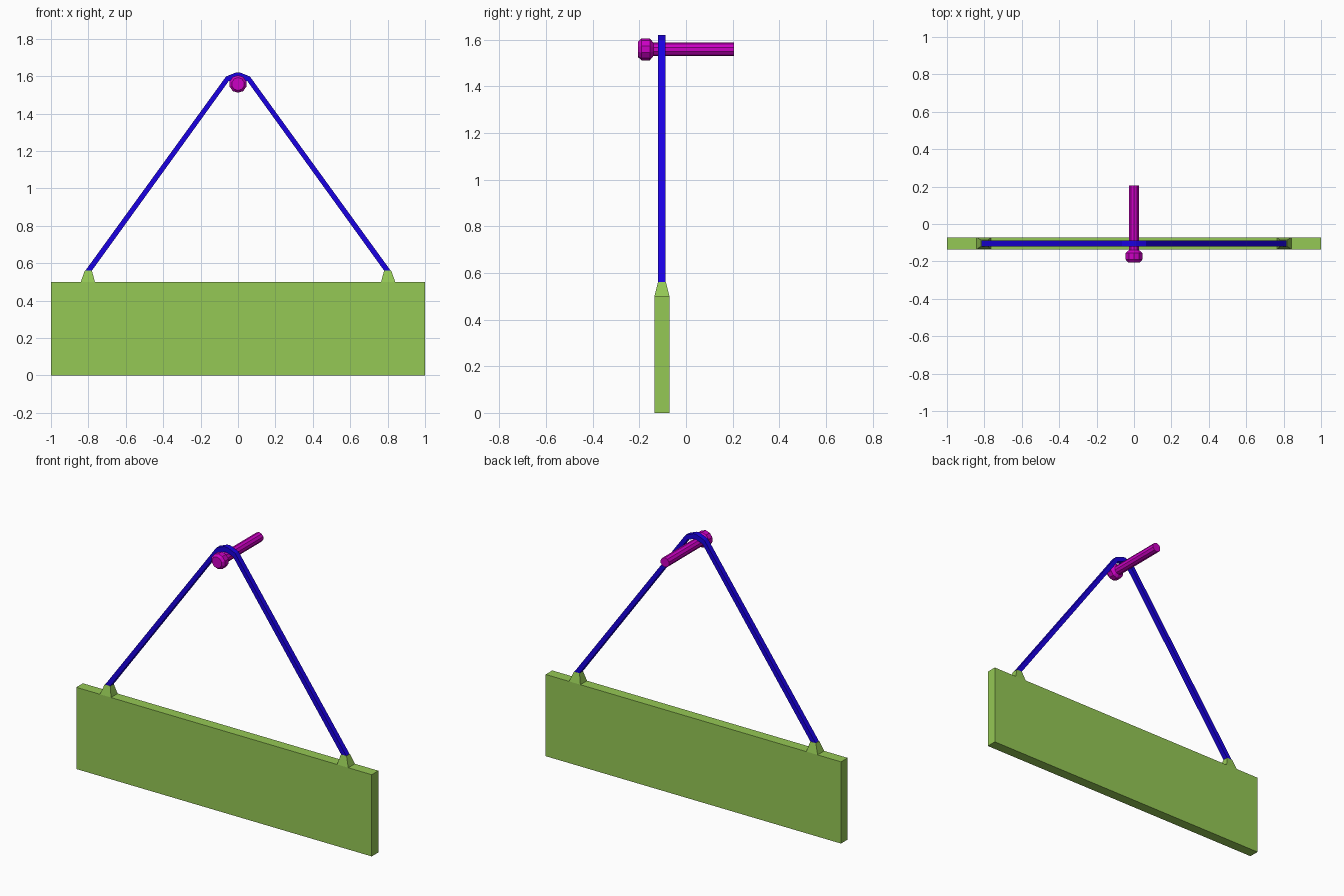
import bpy, bmesh
from math import sin, cos, pi

if "Cube" in bpy.data.objects:
    bpy.data.objects.remove(bpy.data.objects["Cube"])

YC = -0.103  # depth centre of the board and rope


def material(name, rgb):
    m = bpy.data.materials.new(name)
    m.diffuse_color = (*rgb, 1)
    m.use_nodes = True
    m.node_tree.nodes["Principled BSDF"].inputs["Base Color"].default_value = m.diffuse_color
    return m


GREEN = material("green", (0.30, 0.58, 0.09))
BLUE = material("blue", (0.01, 0.0, 0.75))
PURPLE = material("purple", (0.60, 0.0, 0.55))


def loft(name, rings, mat):
    """Bridge a series of equal-sized rings and cap both ends."""
    bm = bmesh.new()
    rows = [[bm.verts.new(p) for p in r] for r in rings]
    n = len(rows[0])
    for a, b in zip(rows, rows[1:]):
        for i in range(n):
            j = (i + 1) % n
            bm.faces.new((a[i], a[j], b[j], b[i]))
    bm.faces.new(rows[0][::-1])
    bm.faces.new(rows[-1])
    bmesh.ops.recalc_face_normals(bm, faces=bm.faces)
    me = bpy.data.meshes.new(name)
    bm.to_mesh(me)
    bm.free()
    me.materials.append(mat)
    ob = bpy.data.objects.new(name, me)
    bpy.context.collection.objects.link(ob)
    return ob


def rect(cx, hx, hy, z):
    return [(cx + sx * hx, YC + sy * hy, z)
            for sx, sy in ((-1, -1), (1, -1), (1, 1), (-1, 1))]


# Sign board
loft("sign_board", [rect(0, 1, 0.032, 0), rect(0, 1, 0.032, 0.5)], GREEN)

# Tapered lugs that hold the rope ends
for side, name in ((-1, "left_lug"), (1, "right_lug")):
    loft(name, [rect(side * 0.803, 0.038, 0.032, 0.5),
                rect(side * 0.8, 0.019, 0.017, 0.56)], GREEN)

# Rope: rectangular section (outer and inner edge) swept over the nail
half = [((-0.82, 0.555), (-0.785, 0.555)),
        ((-0.064, 1.598), (-0.05, 1.573)),
        ((-0.01, 1.62), (-0.008, 1.588))]
path = half + [((-a[0], a[1]), (-b[0], b[1])) for a, b in reversed(half)]
HW = 0.016
loft("rope", [[(o[0], YC - HW, o[1]), (o[0], YC + HW, o[1]),
               (i[0], YC + HW, i[1]), (i[0], YC - HW, i[1])]
              for o, i in path], BLUE)


# Nail: ten-sided shaft with a chamfered head
def ring(y, r, n=10):
    return [(r * sin(2 * pi * k / n), y, 1.558 + r * cos(2 * pi * k / n))
            for k in range(n)]


loft("nail", [ring(-0.205, 0.034), ring(-0.19, 0.047), ring(-0.155, 0.047),
              ring(-0.14, 0.029), ring(0.205, 0.029)], PURPLE)
